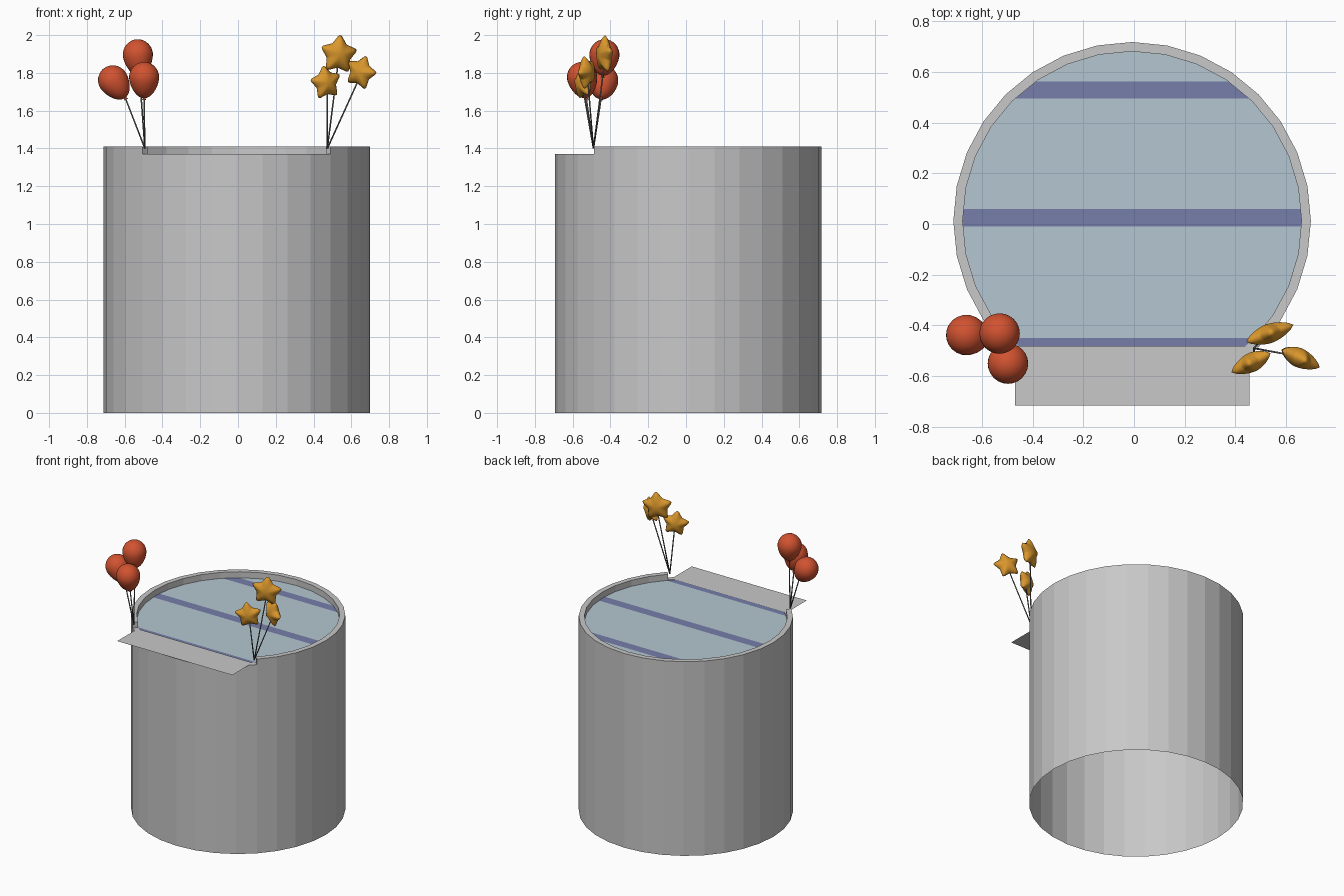
import bpy, bmesh, math
from mathutils import Vector, Matrix

if "Cube" in bpy.data.objects:
    bpy.data.objects.remove(bpy.data.objects["Cube"])

CX, CY = -0.0075, 0.0125           # tank axis
RO, RI, SIDES = 0.705, 0.668, 32   # outer / inner radius
TOP, LOW, WATER = 1.41, 1.372, 1.366


def mat(name, rgb):
    m = bpy.data.materials.new(name)
    m.diffuse_color = (*rgb, 1)
    m.use_nodes = True
    m.node_tree.nodes["Principled BSDF"].inputs["Base Color"].default_value = m.diffuse_color
    return m


GREY = mat("light grey", (0.58, 0.58, 0.58))
BLUE = mat("pale water blue", (0.46, 0.57, 0.64))
STRIPE = mat("stripe violet blue", (0.18, 0.21, 0.40))
RED = mat("balloon red", (0.64, 0.085, 0.03))
GOLD = mat("balloon gold", (0.70, 0.31, 0.025))
STRING = mat("string grey", (0.16, 0.16, 0.16))


def finish(bm, name, mats, smooth=False):
    me = bpy.data.meshes.new(name)
    bm.to_mesh(me)
    bm.free()
    for m in mats:
        me.materials.append(m)
    for p in me.polygons:
        p.use_smooth = smooth
    ob = bpy.data.objects.new(name, me)
    bpy.context.collection.objects.link(ob)
    return ob


def ring_point(r, i, z):
    a = 2 * math.pi * i / SIDES
    return (CX + r * math.cos(a), CY + r * math.sin(a), z)


# Tank: open-bottomed wall and rim, with the front quarter lowered
bm = bmesh.new()
quad = lambda *pts: bm.faces.new([bm.verts.new(p) for p in pts])
for i in range(SIDES):
    j = i + 1
    z = LOW - 0.002 if 20 <= i < 28 else TOP
    quad(ring_point(RO, i, 0), ring_point(RO, j, 0), ring_point(RO, j, z), ring_point(RO, i, z))
    quad(ring_point(RO, i, z), ring_point(RO, j, z), ring_point(RI, j, z), ring_point(RI, i, z))
    quad(ring_point(RI, i, z), ring_point(RI, j, z), ring_point(RI, j, WATER), ring_point(RI, i, WATER))
for i, flip in ((20, 1), (28, -1)):   # rim ends beside the opening
    pts = [ring_point(RO, i, WATER), ring_point(RO, i, TOP), ring_point(RI, i, TOP), ring_point(RI, i, WATER)]
    quad(*pts[::flip])
bmesh.ops.remove_doubles(bm, verts=bm.verts, dist=0.0002)
finish(bm, "tank_wall", [GREY])

# Water disc, cut into stripes
BANDS = [(-0.52, -0.45), (-0.01, 0.06), (0.495, 0.562)]
bm = bmesh.new()
bm.faces.new([bm.verts.new(ring_point(RI, i, WATER)) for i in range(SIDES)])
for y in [v for b in BANDS for v in b]:
    bmesh.ops.bisect_plane(bm, geom=bm.verts[:] + bm.edges[:] + bm.faces[:],
                           plane_co=(0, y, 0), plane_no=(0, 1, 0))
for f in bm.faces:
    y = f.calc_center_bounds().y
    f.material_index = int(any(a < y < b for a, b in BANDS))
finish(bm, "water", [BLUE, STRIPE])

# Front ledge plate
bm = bmesh.new()
bm.faces.new([bm.verts.new((CX + x, y, LOW)) for x, y in
              ((-0.4625, -0.715), (0.4625, -0.715), (0.4625, -0.482), (-0.4625, -0.482))])
finish(bm, "front_ledge", [GREY])


def string(name, a, b, r=0.004):
    a, b = Vector(a), Vector(b)
    d = b - a
    bm = bmesh.new()
    bmesh.ops.create_cone(bm, segments=6, radius1=r, radius2=r, depth=d.length, cap_ends=True)
    bm.transform(Matrix.Translation((a + b) / 2) @ d.to_track_quat('Z', 'Y').to_matrix().to_4x4())
    finish(bm, name, [STRING], True)


# Round balloons: a sphere with its lower half drawn out to a tip
def round_balloon(n, centre, axis, base):
    c, axis = Vector(centre), Vector(axis).normalized()
    bm = bmesh.new()
    bmesh.ops.create_uvsphere(bm, u_segments=24, v_segments=16, radius=0.08)
    for v in bm.verts:
        if v.co.z < 0:
            t = -v.co.z / 0.08
            v.co.x *= 1 - 0.12 * t
            v.co.y *= 1 - 0.12 * t
            v.co.z *= 1.38
        else:
            v.co.z *= 1.04
    knot = Matrix.Translation((0, 0, -0.112))
    bmesh.ops.create_cone(bm, segments=8, radius1=0.011, radius2=0.004, depth=0.016,
                          cap_ends=True, matrix=knot)
    bm.transform(Matrix.Translation(c) @ axis.to_track_quat('Z', 'Y').to_matrix().to_4x4())
    finish(bm, f"round_balloon_{n}", [RED], True)
    string(f"round_balloon_string_{n}", base, c - axis * 0.115)


LEFT = (-0.493, -0.49, 1.40)
for n, (c, ax) in enumerate([((-0.53, -0.432, 1.895), (-0.08, 0.08, 1)),
                             ((-0.66, -0.438, 1.758), (-0.55, 0.1, 0.8)),
                             ((-0.497, -0.55, 1.775), (0, -0.2, 1))], 1):
    round_balloon(n, c, ax, LEFT)


# Star balloons: puffy five-point cushions
def star_radius(a, ro, ri):
    step = math.pi / 5
    a = abs((a + step) % (2 * step) - step)       # angle from nearest tip
    r = ro * ri * math.sin(step) / (ro * math.sin(a) + ri * math.sin(step - a))
    return min(r, ro * 0.93 * (1 - 0.4 * a * a))


def star_balloon(n, centre, size, spin, yaw, base):
    N, RINGS, T = 60, 8, 0.038
    bm = bmesh.new()
    edge = None
    for side in (-1, 1):
        prev = None
        for k in range(RINGS + 1):
            t = 1 - k / RINGS
            if k == RINGS:
                tip = bm.verts.new((0, side * T, 0))
                faces = [(prev[i], prev[(i + 1) % N], tip) for i in range(N)]
            else:
                if k == 0 and edge:
                    row = edge
                else:
                    row = []
                    for i in range(N):
                        a = 2 * math.pi * i / N
                        r = star_radius(a, size, size * 0.62) * t
                        # blend towards a circle near the middle
                        r = r * t + size * 0.75 * t * (1 - t)
                        h = T * (1 - t * t) ** 0.75
                        row.append(bm.verts.new((r * math.sin(a), side * h, r * math.cos(a))))
                    edge = edge or row
                faces = [(prev[i], prev[(i + 1) % N], row[(i + 1) % N], row[i])
                         for i in range(N)] if prev else []
                prev = row
            for f in faces:
                bm.faces.new(f)
    bmesh.ops.recalc_face_normals(bm, faces=bm.faces)
    m = (Matrix.Translation(centre) @ Matrix.Rotation(math.radians(yaw), 4, 'Z')
         @ Matrix.Rotation(math.radians(-spin), 4, 'Y'))
    bm.transform(m)
    finish(bm, f"star_balloon_{n}", [GOLD], True)
    string(f"star_balloon_string_{n}", base, m @ Vector((0, 0, -size * 0.55)))


RIGHT = (0.473, -0.49, 1.40)
for n, (c, s, spin, yaw) in enumerate([((0.533, -0.432, 1.897), 0.112, -5, 20),
                                       ((0.465, -0.545, 1.748), 0.098, 9, 26),
                                       ((0.65, -0.527, 1.803), 0.098, -20, -25)], 1):
    star_balloon(n, c, s, spin, yaw, RIGHT)
